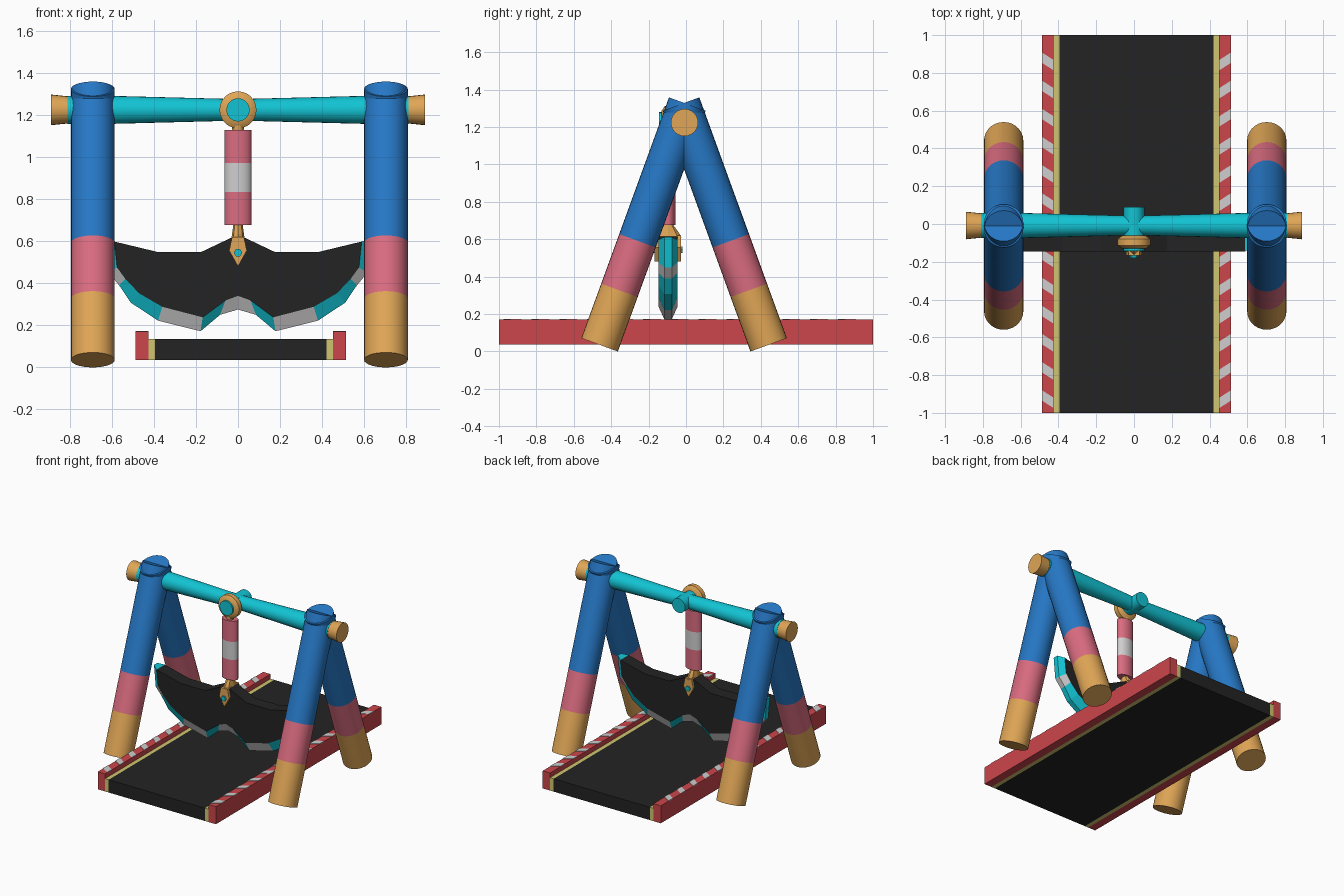
import bpy, bmesh, math
from mathutils import Vector

if "Cube" in bpy.data.objects:
    bpy.data.objects.remove(bpy.data.objects["Cube"])


def material(name, rgb):
    lin = [((c / 255 + 0.055) / 1.055) ** 2.4 for c in rgb]
    m = bpy.data.materials.new(name)
    m.diffuse_color = (*lin, 1)
    m.use_nodes = True
    m.node_tree.nodes["Principled BSDF"].inputs["Base Color"].default_value = m.diffuse_color
    return m


BLUE = material("blue", (38, 120, 198))
PINK = material("pink", (218, 108, 128))
GOLD = material("gold", (224, 166, 86))
CYAN = material("cyan", (18, 196, 212))
BLACK = material("black", (35, 35, 35))
WHITE = material("light grey", (208, 206, 206))
RED = material("red", (204, 70, 75))
YELLOW = material("yellow", (208, 198, 112))


def finish(name, bm, mats, smooth=False):
    bmesh.ops.recalc_face_normals(bm, faces=bm.faces)
    me = bpy.data.meshes.new(name)
    bm.to_mesh(me)
    bm.free()
    for m in mats:
        me.materials.append(m)
    ob = bpy.data.objects.new(name, me)
    bpy.context.collection.objects.link(ob)
    if smooth:
        bpy.ops.object.select_all(action='DESELECT')
        ob.select_set(True)
        bpy.context.view_layer.objects.active = ob
        bpy.ops.object.shade_smooth_by_angle(angle=math.radians(35))
    return ob


def lathe(name, origin, axis, rings, mats, n=24, smooth=True):
    """Rings are (distance along axis, rx, ry); one material per ring gap."""
    bm = bmesh.new()
    rot = Vector((0, 0, 1)).rotation_difference(Vector(axis).normalized())
    loops = []
    for t, rx, ry in rings:
        loops.append([bm.verts.new(Vector(origin) + rot @ Vector(
            (rx * math.cos(2 * math.pi * k / n), ry * math.sin(2 * math.pi * k / n), t)))
            for k in range(n)])
    used = list(dict.fromkeys(mats))
    for i, (a, b) in enumerate(zip(loops, loops[1:])):
        mi = used.index(mats[min(i, len(mats) - 1)])
        for k in range(n):
            j = (k + 1) % n
            bm.faces.new((a[k], a[j], b[j], b[k])).material_index = mi
    bm.faces.new(loops[0]).material_index = used.index(mats[0])
    bm.faces.new(loops[-1]).material_index = used.index(mats[-1])
    return finish(name, bm, used, smooth)


def prism(name, pts, low, high, to3d, mat):
    """Extrude a 2D outline between two depths."""
    bm = bmesh.new()
    a = [bm.verts.new(to3d(p, low)) for p in pts]
    b = [bm.verts.new(to3d(p, high)) for p in pts]
    bm.faces.new(a)
    bm.faces.new(b)
    for i in range(len(pts)):
        j = (i + 1) % len(pts)
        bm.faces.new((a[i], a[j], b[j], b[i]))
    return finish(name, bm, [mat])


def flat(p, d):
    return (p[0], p[1], d)


def upright(p, d):
    return (p[0], d, p[1])


def box(name, x0, x1, z0, z1, mat):
    prism(name, [(x0, z0), (x1, z0), (x1, z1), (x0, z1)], -1, 1, upright, mat)


# Splayed legs with gold feet and pink bands
R, LEAN = 0.104, math.radians(20)
for side, x in (("left", -0.69), ("right", 0.703)):
    for end, s in (("front", -1), ("back", 1)):
        lathe(f"{end}_leg_{side}", (x, -0.01 + s * 0.452, 0.0355),
              (0, -s * math.sin(LEAN), math.cos(LEAN)),
              [(t, R, R) for t in (0, 0.31, 0.592, 1.37)], [GOLD, PINK, BLUE], 28)

# Crossbeam, thinner in the middle, with flared end caps
BY, BZ = -0.008, 1.224
lathe("crossbeam", (0, BY, BZ), (1, 0, 0),
      [(-0.81, 0.067, 0.067), (-0.58, 0.066, 0.066), (0, 0.051, 0.051),
       (0.58, 0.066, 0.066), (0.81, 0.067, 0.067)], [CYAN])
for s in (-1, 1):
    lathe("beam_end_cap", (s * 0.785, BY, BZ), (s, 0, 0),
          [(0, 0.062, 0.062), (0.105, 0.073, 0.073)], [GOLD])

# Pivot pin and hanging ring
HY = -0.096
lathe("pivot_pin", (0, 0.09, BZ), (0, -1, 0), [(0, .055, .055), (0.234, .055, .055)], [CYAN])
lathe("hanging_ring", (0, HY, BZ), (0, 1, 0),
      [(-0.035, .062, .062), (-0.017, .088, .088), (0.017, .088, .088), (0.035, .062, .062)], [GOLD])
lathe("ring_neck", (0, HY, 1.11), (0, 0, 1), [(0, .025, .025), (0.06, .032, .028)], [GOLD], 12)

# Handle with a light middle band
lathe("handle", (0, HY, 0), (0, 0, 1),
      [(z, 0.064, 0.04) for z in (0.677, 0.833, 0.971, 1.129)], [PINK, WHITE, PINK])

# Pointed blade clamp and its pin
lathe("clamp_neck", (0, HY, 0.61), (0, 0, 1), [(0, .032, .072), (0.025, .028, .058), (0.07, .022, .025)],
      [GOLD], 8, False)
prism("blade_clamp", [(-.028, .62), (-.042, .555), (0, .48), (.042, .555), (.028, .62)],
      HY - 0.072, HY + 0.068, upright, GOLD)
lathe("clamp_pin", (0, -0.018, 0.545), (0, -1, 0), [(0, .02, .02), (0.162, .02, .02)], [CYAN], 6, False)

# Blade: black body with a bevelled cutting edge in alternating colours
inner = [(0, .34), (.06, .318), (.168, .238), (.36, .288), (.47, .352), (.535, .42), (.575, .475), (.588, .598)]
outer = [(0, .275), (.085, .25), (.178, .172), (.38, .222), (.51, .308), (.565, .39), (.615, .45), (.63, .612)]
top = [(.38, .548), (.176, .548), (.035, .615)]
edge_mat = [1, 2, 1, 2, 2, 1, 2]


def both(chain):
    return [(-x, z) for x, z in reversed(chain[1:])] + chain


bm = bmesh.new()
body_pts = both(inner) + top + [(-x, z) for x, z in reversed(top)]
body, rim = [], []
for s in (-1, 1):
    body.append([bm.verts.new((x, HY + s * 0.05, z)) for x, z in body_pts])
    rim.append([bm.verts.new((x, HY + s * 0.02, z)) for x, z in both(outer)])
    bm.faces.new(body[-1])
n_edge, n_all = len(rim[0]), len(body_pts)
colours = edge_mat[::-1] + edge_mat
for i in range(n_edge - 1):
    for s in (0, 1):
        bm.faces.new((body[s][i], body[s][i + 1], rim[s][i + 1], rim[s][i])).material_index = colours[i]
    bm.faces.new((rim[0][i], rim[0][i + 1], rim[1][i + 1], rim[1][i])).material_index = colours[i]
for i in range(n_edge - 1, n_all):
    j = (i + 1) % n_all
    bm.faces.new((body[0][i], body[0][j], body[1][j], body[1][i]))
for i in (0, n_edge - 1):
    bm.faces.new((body[0][i], rim[0][i], rim[1][i], body[1][i])).material_index = 2
finish("swinging_blade", bm, [BLACK, WHITE, CYAN])

# Walkway: black track, yellow lines and red kerbs
CX, Z0 = 0.013, 0.036
box("track", CX - 0.407, CX + 0.407, Z0, 0.134, BLACK)
for s, side in ((-1, "left"), (1, "right")):
    box(f"{side}_line", *sorted((CX + s * 0.407, CX + s * 0.438)), Z0, 0.134, YELLOW)
    box(f"{side}_kerb", *sorted((CX + s * 0.438, CX + s * 0.5)), Z0, 0.17, RED)
    # Slanted light stripes on the kerb tops
    xi, xo = CX + s * 0.438, CX + s * 0.5
    for k in range(13):
        y = -0.935 + k * 0.149
        prism(f"{side}_kerb_stripe",
              [(xi, y - 0.04), (xo, y), (xo, y + 0.055), (xi, y + 0.015)], 0.168, 0.173, flat, WHITE)
